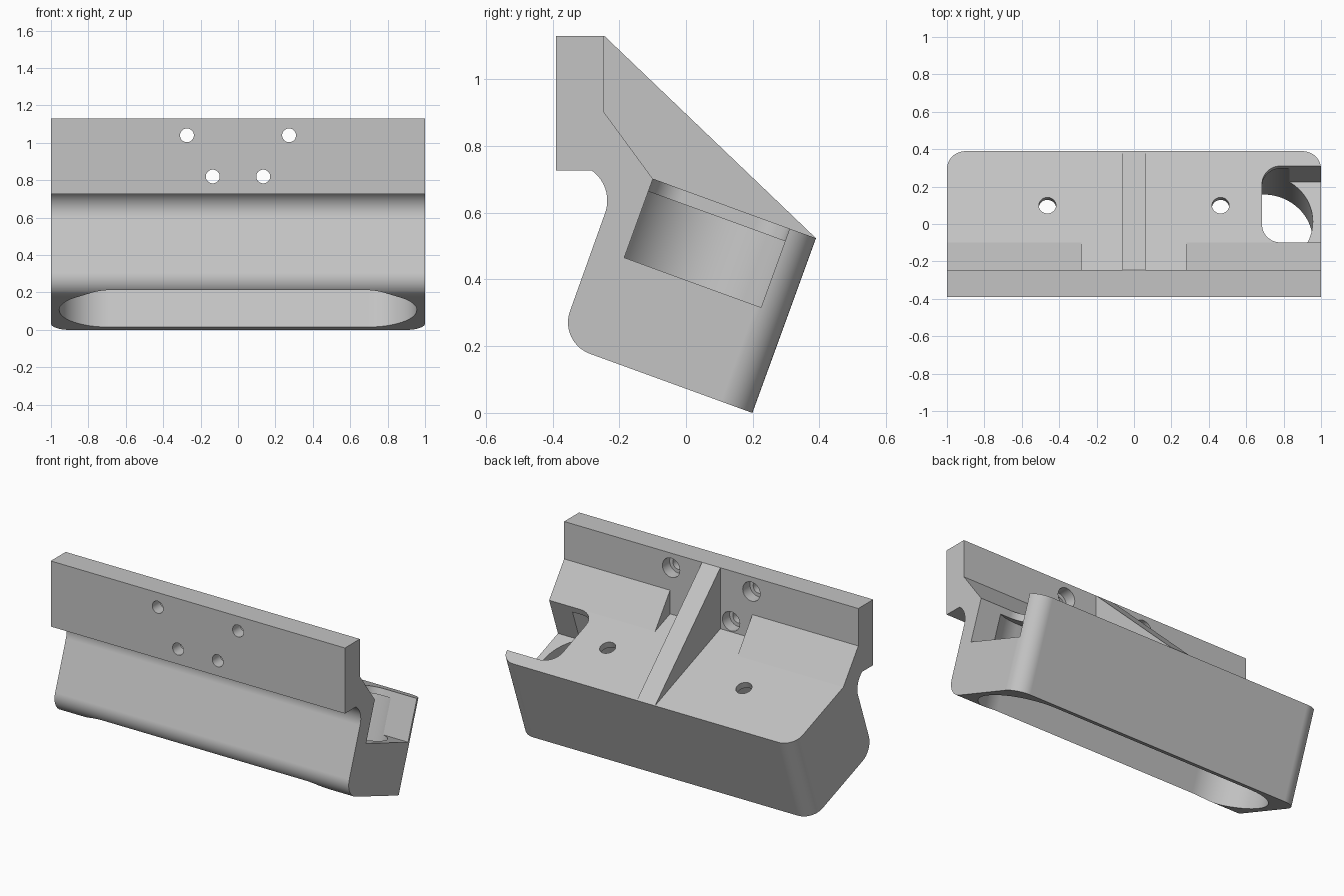
import bpy, bmesh
from math import sin, cos, pi, radians

cube = bpy.data.objects.get("Cube")
if cube:
    bpy.data.objects.remove(cube, do_unlink=True)

TILT = radians(20)
BACK, FRONT, BOTTOM, TOP = 0.187, -0.431, 0.068, 0.625   # body limits in the tilted frame
MID = (BACK + FRONT) / 2
PLATE_BACK = -0.245

grey = bpy.data.materials.new("plain grey")
grey.use_nodes = True
grey.diffuse_color = (0.55, 0.55, 0.55, 1)
grey.node_tree.nodes["Principled BSDF"].inputs["Base Color"].default_value = (0.55, 0.55, 0.55, 1)


def yz(v, u):
    """Tilted depth and height to world y, z."""
    return (v * cos(TILT) + u * sin(TILT), u * cos(TILT) - v * sin(TILT))


def arc(cx, cy, r, start, end, n=14):
    angles = [radians(start + (end - start) * i / n) for i in range(n + 1)]
    return [(cx + r * cos(a), cy + r * sin(a)) for a in angles]


def circle(cx, cy, r):
    return arc(cx, cy, r, 0, 360, 32)[:-1]


# Ways to place a flat outline: along x, along the tilted axis, along y
def along_x(p, d):
    return (d, p[0], p[1])


def along_tilt(p, d):
    return (p[0], *yz(p[1], d))


def along_y(p, d):
    return (p[0], d, p[1])


def prism(name, outline, place, lo, hi, round_edges=None):
    bm = bmesh.new()
    rings = [[bm.verts.new(place(p, d)) for p in outline] for d in (lo, hi)]
    for ring in rings:
        bm.faces.new(ring)
    for i in range(len(outline)):
        j = (i + 1) % len(outline)
        bm.faces.new((rings[0][i], rings[0][j], rings[1][j], rings[1][i]))
    if round_edges:
        edges = [bm.edges.get((ring[round_edges[0]], ring[round_edges[1]])) for ring in rings]
        bmesh.ops.bevel(bm, geom=edges, offset=0.1, segments=12, profile=0.5, affect="EDGES")
    bmesh.ops.recalc_face_normals(bm, faces=bm.faces)
    mesh = bpy.data.meshes.new(name)
    bm.to_mesh(mesh)
    bm.free()
    mesh.materials.append(grey)
    ob = bpy.data.objects.new(name, mesh)
    bpy.context.collection.objects.link(ob)
    return ob


def activate(ob):
    bpy.ops.object.select_all(action="DESELECT")
    ob.select_set(True)
    bpy.context.view_layer.objects.active = ob


def cut(target, cutter):
    activate(target)
    mod = target.modifiers.new("cut", "BOOLEAN")
    mod.operation, mod.solver, mod.object = "DIFFERENCE", "EXACT", cutter
    bpy.ops.object.modifier_apply(modifier=mod.name)
    bpy.data.objects.remove(cutter, do_unlink=True)


# Body: mounting plate and tilted block in one profile
floor_front = (PLATE_BACK, 0.755)
block_front_bottom = [yz(v, u) for v, u in arc(FRONT + 0.1, BOTTOM + 0.1, 0.1, 270, 180)]
neck = arc(-0.347, 0.636, 0.111, -20, 55)
profile = [yz(BACK, BOTTOM), yz(BACK, TOP), floor_front, (PLATE_BACK, 1.13), (-0.39, 1.13),
           (-0.39, 0.727)] + neck[::-1] + block_front_bottom[::-1]
body = prism("body", profile, along_x, -1, 1, round_edges=(0, 1))

# Hollow with round ends, open at the underside
r = (BACK - FRONT) / 2 - 0.044
slot = arc(0.956 - r, MID, r, -90, 90, 32) + arc(r - 0.956, MID, r, 90, 270, 32)
cut(body, prism("hollow", slot, along_tilt, BOTTOM - 0.3, TOP - 0.04))

# Notch through the left end wall
notch = [(1.2, -0.333), (1.2, 0.103)] + arc(0.785, 0.003, 0.1, 90, 180) + arc(0.785, -0.233, 0.1, 180, 270)
cut(body, prism("notch", notch, along_tilt, 0.374, TOP + 0.15))

# Holes in the floor, and counterbored screw holes in the plate
for side in (-1, 1):
    cut(body, prism("floor_hole", circle(side * 0.463, MID, 0.046), along_tilt, TOP - 0.1, TOP + 0.1))
    for x, z in ((0.273, 1.04), (0.135, 0.82)):
        cut(body, prism("screw_hole", circle(side * x, z, 0.037), along_y, -0.5, -0.2))
        cut(body, prism("counterbore", circle(side * x, z, 0.059), along_y, -0.315, -0.2))

# Sloped gussets and the central rib
gusset = [(PLATE_BACK, 0.9), yz(-0.333, TOP), floor_front]
rib = [(PLATE_BACK, 1.13), yz(BACK, TOP), floor_front]
parts = [body,
         prism("right_gusset", gusset, along_x, -1, -0.28),
         prism("left_gusset", gusset, along_x, 0.28, 1),
         prism("rib", rib, along_x, -0.062, 0.062)]

for ob in parts:
    activate(ob)
    bpy.ops.object.shade_smooth_by_angle(angle=radians(25))
    mod = ob.modifiers.new("even shading", "WEIGHTED_NORMAL")
    mod.keep_sharp = True
